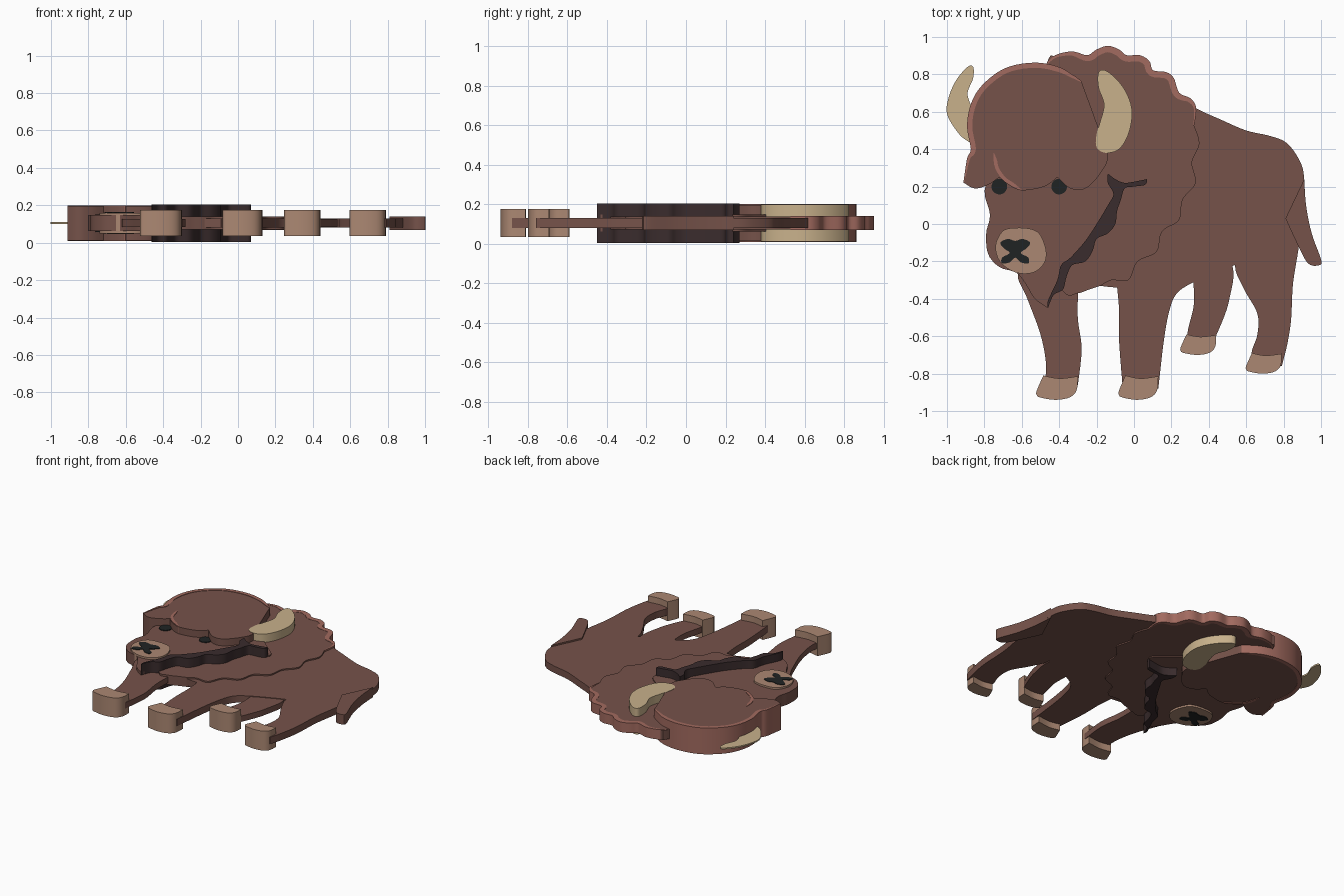
import bpy
import bmesh
import math
from mathutils import Vector

cube = bpy.data.objects.get("Cube")
if cube:
    bpy.data.objects.remove(cube, do_unlink=True)

MID = 0.105    # height of the plane every plate is centred on
UNIT = 0.01    # outlines are drawn in hundredths


def material(name, red, green, blue):
    mat = bpy.data.materials.new(name)
    mat.use_nodes = True
    colour = (red, green, blue, 1.0)
    mat.diffuse_color = colour
    mat.node_tree.nodes["Principled BSDF"].inputs["Base Color"].default_value = colour
    return mat


brown = material("brown fur", 0.18, 0.085, 0.068)
russet = material("russet fur edge", 0.36, 0.145, 0.115)
dark = material("dark beard", 0.042, 0.025, 0.026)
tan = material("tan hoof and muzzle", 0.41, 0.245, 0.17)
horn_colour = material("pale horn", 0.58, 0.44, 0.26)
black = material("black", 0.014, 0.017, 0.017)


def smooth(points, closed=True, steps=5):
    """Spline through the points; a repeated point makes a corner."""
    pts = [Vector(p) for p in points]
    n = len(pts)
    result = []
    for i in range(n if closed else n - 1):
        if closed:
            a, b, c, d = (pts[(i + k) % n] for k in (-1, 0, 1, 2))
        else:
            a, b, c, d = (pts[min(max(i + k, 0), n - 1)] for k in (-1, 0, 1, 2))
        if (c - b).length < 0.001:
            continue
        for s in range(steps):
            t = s / steps
            result.append(0.5 * (2 * b + (c - a) * t
                                 + (2 * a - 5 * b + 4 * c - d) * t ** 2
                                 + (3 * b - a - 3 * c + d) * t ** 3))
    if not closed:
        result.append(pts[-1])
    return result


def plate(name, outline, half, mat):
    """Extrude a flat outline equally above and below the middle plane."""
    bm = bmesh.new()
    face = bm.faces.new([bm.verts.new((p.x * UNIT, p.y * UNIT, MID - half))
                         for p in outline])
    top = bmesh.ops.extrude_face_region(bm, geom=[face])["geom"]
    bmesh.ops.translate(bm, vec=(0, 0, 2 * half),
                        verts=[v for v in top if isinstance(v, bmesh.types.BMVert)])
    bmesh.ops.recalc_face_normals(bm, faces=bm.faces)
    mesh = bpy.data.meshes.new(name)
    bm.to_mesh(mesh)
    bm.free()
    mesh.materials.append(mat)
    obj = bpy.data.objects.new(name, mesh)
    bpy.context.collection.objects.link(obj)
    bpy.ops.object.select_all(action="DESELECT")
    obj.select_set(True)
    bpy.context.view_layer.objects.active = obj
    bpy.ops.object.shade_smooth_by_angle(angle=math.radians(35))
    return obj


def rim(name, path, width, half, side=1):
    """Tapered russet band that follows a path and grows to one side of it."""
    line = smooth(path, closed=False)
    last = len(line) - 1
    inner, outer = [], []
    for i, p in enumerate(line):
        along = (line[min(i + 1, last)] - line[max(i - 1, 0)]).normalized()
        normal = Vector((along.y, -along.x)) * side
        grow = min(1, 5 * min(i, last - i) / last) + 0.05
        inner.append(p + normal * width * grow)
        outer.append(p - normal * 0.25)
    plate(name, outer + inner[::-1], half, russet)


# Body with the two near legs
body = [(-30, 50), (0, 75), (24, 69), (33, 62), (46, 56), (60, 50), (73, 47), (82, 43),
        (89, 33), (91, 24), (91, 10), (88, -13), (85, -32), (84, -51), (82, -64),
        (79, -76), (79, -76), (63, -76), (63, -76), (63, -68), (66, -59), (66, -48),
        (60, -37), (55, -27), (54, -22), (54, -22), (48, -24), (32, -31), (23, -37),
        (19, -46), (16, -62), (13, -88), (13, -88), (-6, -88), (-6, -88), (-8, -62),
        (-8, -46), (-9, -34), (-9, -34), (-18, -33), (-30, -30), (-40, 0)]
plate("body", smooth(body), 0.025, brown)

# Far legs
front_far = [(-62, -26), (-57, -40), (-50, -59), (-47, -75), (-48, -86), (-48, -86),
             (-30, -86), (-30, -86), (-28, -67), (-30, -51), (-30, -37), (-30, -20),
             (-50, -15)]
rear_far = [(32, -28), (32, -43), (29, -56), (28, -64), (28, -64), (42, -64), (42, -64),
            (48, -50), (51, -40), (53, -24), (45, -10), (35, -15)]
plate("far_front_leg", smooth(front_far), 0.021, brown)
plate("far_rear_leg", smooth(rear_far), 0.021, brown)

# Hooves share one shape, placed by its left, bottom, width and height
hoof = [(0.16, 1), (0.16, 1), (0.55, 0.88), (1, 0.97), (1, 0.97), (0.97, 0.4),
        (0.8, 0.1), (0.45, 0), (0.08, 0.1), (0, 0.2), (0, 0.38)]
for label, left, bottom, width, height in (
        ("far_front", -52, -94, 22, 13), ("near_front", -8, -94, 21, 13),
        ("far_rear", 25, -70, 19, 11), ("near_rear", 60, -80, 19, 11)):
    shape = [(left + u * width, bottom + v * height) for u, v in hoof]
    plate(label + "_hoof", smooth(shape), 0.07, tan)

# Tail
tail = [(91, 24), (91, 24), (92, 10), (95, -5), (100, -19), (99, -22), (93, -21),
        (87, -10), (81, 3), (81, 3)]
plate("tail", smooth(tail), 0.036, brown)

# Shaggy mane over the hump and shoulder
hump = [(-47, 85), (-42, 90), (-33, 92), (-25, 90), (-20, 93), (-14, 95), (-8, 93),
        (-4, 90), (3, 90), (8, 87), (10, 82), (17, 81), (21, 78), (24, 70), (30, 67),
        (33, 62), (32, 53)]
shoulder = [(32, 53), (35, 43), (31, 33), (33, 22), (26, 13), (24, 2), (15, -4), (12, -15),
            (2, -20), (-3, -30), (-12, -30), (-18, -33), (-24, -35), (-30, -37), (-38, -36),
            (-50, -10), (-60, 40)]
plate("mane", smooth(hump + shoulder), 0.034, brown)
rim("mane_rim", hump, 3, 0.036)

# Face with its cheek and chin
face = [(-79, 22), (-77, 5), (-79, -5), (-78, -16), (-72, -23), (-63, -26), (-58, -32),
        (-53, -40), (-46, -45), (-46, -45), (-39, -28), (-24, -9), (-14, 8), (-10, 20),
        (6, 23), (7, 28), (0, 34), (-7, 40), (-20, 50), (-60, 50)]
plate("face", smooth(face), 0.042, brown)

# Eyes
for label, x, y in (("right", -72, 20), ("left", -40, 20)):
    circle = [(x + 4.2 * math.cos(a * math.pi / 4), y + 4.2 * math.sin(a * math.pi / 4))
              for a in range(8)]
    plate(label + "_eye", smooth(circle), 0.047, black)

# Muzzle and mirrored nose
muzzle = [(-61, -2), (-69, -3), (-73, -8), (-74, -14), (-71, -21), (-63, -26),
          (-54, -26), (-48, -21), (-47, -14), (-50, -6), (-54, -3)]
plate("muzzle", smooth(muzzle), 0.055, tan)
nose = [(0, -9), (4, -8), (8, -10), (6, -13), (3, -15.5), (7, -18), (7, -21), (3, -20.5),
        (0, -18)]
mirrored = [(-x, y) for x, y in nose[-2:0:-1]]
plate("nose", smooth([(x - 63.5, y) for x, y in nose + mirrored]), 0.059, black)

# Beard
beard = [(-14, 27), (-14, 27), (-10, 24), (-5, 22), (2, 23), (7, 24), (7, 24), (6, 21),
         (0, 20), (-5, 19), (-7, 13), (-9, 7), (-10, 0), (-14, -5), (-20, -8), (-22, -14),
         (-26, -20), (-33, -22), (-36, -28), (-38, -35), (-43, -38), (-46, -45), (-46, -45),
         (-46, -41), (-41, -30), (-39, -22), (-34, -18), (-26, -9), (-20, 0), (-14, 10),
         (-11, 16), (-14, 22)]
plate("beard", smooth(beard), 0.1, dark)

# Woolly head cap with its russet edge
cap_edge = [(-91, 22), (-89, 35), (-87, 40), (-89, 52), (-87, 64), (-81, 74), (-69, 83),
            (-54, 86), (-41, 84), (-32, 79), (-28, 76)]
cap_front = [(-28, 76), (-20, 54), (-14, 37), (-18, 27), (-26, 19), (-34, 19), (-41, 25),
             (-41, 25), (-48, 20), (-60, 18), (-67, 21), (-72, 25), (-72, 25), (-78, 21),
             (-85, 19), (-91, 22)]
plate("head_cap", smooth(cap_edge + cap_front), 0.092, brown)
rim("head_rim", cap_edge, 2.4, 0.095)
rim("brow_rim", [(-75, 38), (-74, 30), (-69, 23), (-60, 18)], 1.6, 0.095, side=-1)

# Horns
near_horn = [(-19, 81), (-15, 82), (-8, 76), (-3, 68), (-1, 59), (-3, 48), (-8, 40),
             (-15, 38), (-20, 41), (-20, 48), (-18, 55), (-16, 64), (-19, 73)]
far_horn = [(-86, 84), (-89, 84), (-95, 77), (-99, 68), (-100, 59), (-95, 50), (-90, 45),
            (-85, 44), (-85, 58), (-87, 63), (-89, 70), (-86, 78)]
plate("near_horn", smooth(near_horn), 0.094, horn_colour)
plate("far_horn", smooth(far_horn), 0.005, horn_colour)
